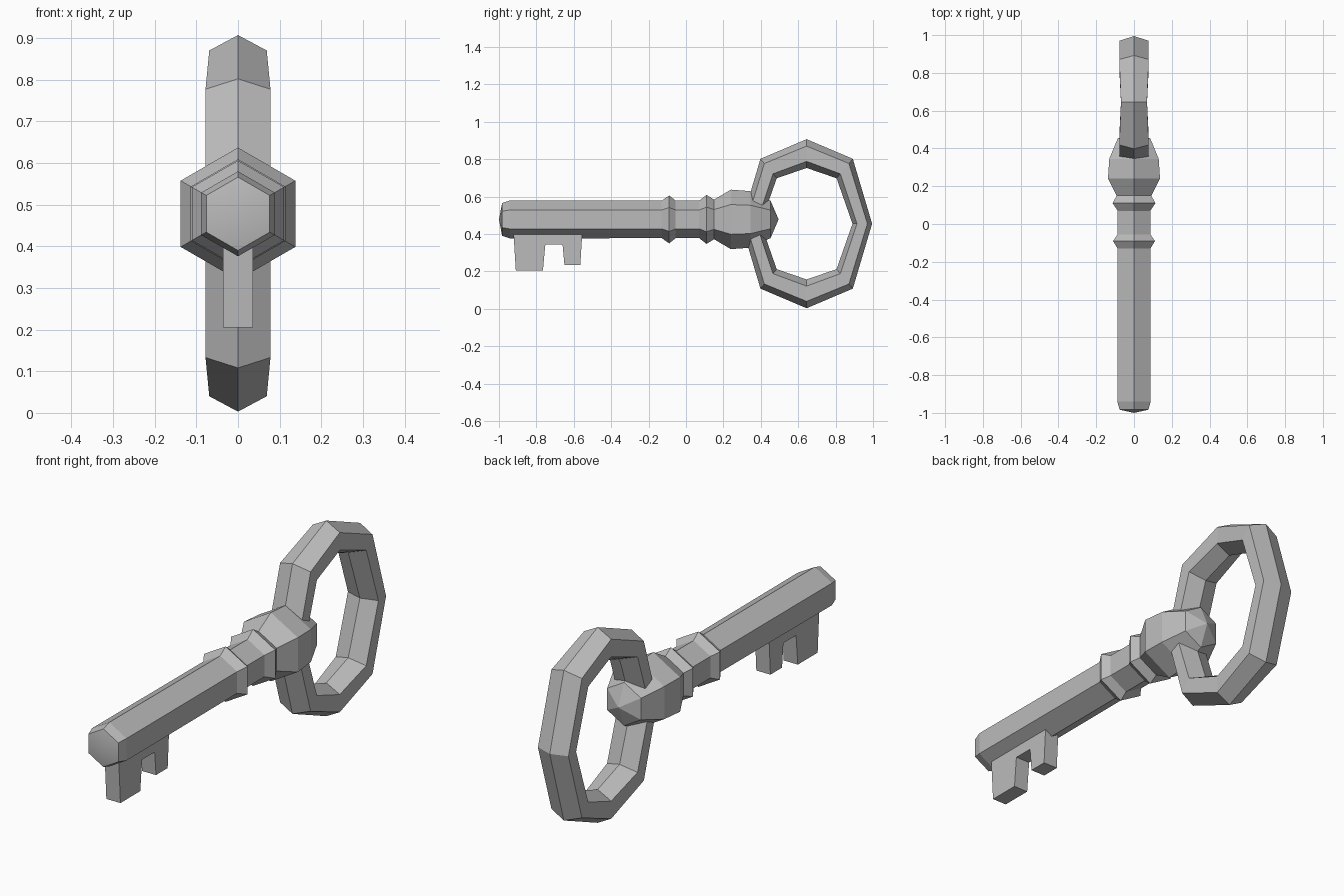
import bpy, bmesh, math
from mathutils import Vector

cube = bpy.data.objects.get("Cube")
if cube:
    bpy.data.objects.remove(cube, do_unlink=True)

metal = bpy.data.materials.new("grey metal")
metal.use_nodes = True
GREY = (0.5, 0.5, 0.5, 1)
metal.diffuse_color = GREY
metal.node_tree.nodes["Principled BSDF"].inputs["Base Color"].default_value = GREY

AXIS_Z = 0.478


def finish(name, bm, smooth_angle=None):
    bmesh.ops.recalc_face_normals(bm, faces=bm.faces)
    mesh = bpy.data.meshes.new(name)
    bm.to_mesh(mesh)
    bm.free()
    mesh.materials.append(metal)
    obj = bpy.data.objects.new(name, mesh)
    bpy.context.collection.objects.link(obj)
    if smooth_angle:
        bpy.ops.object.select_all(action='DESELECT')
        obj.select_set(True)
        bpy.context.view_layer.objects.active = obj
        bpy.ops.object.shade_smooth_by_angle(angle=math.radians(smooth_angle))
    return obj


def bridge(bm, a, b):
    for i in range(len(a)):
        j = (i + 1) % len(a)
        bm.faces.new((a[i], a[j], b[j], b[i]))


def hex_lathe(name, profile, smooth_angle=None):
    """Six-sided turned part along y, pointed at both ends; profile is (y, radius)."""
    bm = bmesh.new()
    loops = []
    for y, r in profile[1:-1]:
        loops.append([bm.verts.new((r * math.sin(k * math.pi / 3), y,
                                    AXIS_Z + r * math.cos(k * math.pi / 3)))
                      for k in range(6)])
    for a, b in zip(loops, loops[1:]):
        bridge(bm, a, b)
    for (y, _), loop in ((profile[0], loops[0]), (profile[-1], loops[-1])):
        tip = bm.verts.new((0, y, AXIS_Z))
        for i in range(6):
            bm.faces.new((loop[i], loop[(i + 1) % 6], tip))
    return finish(name, bm, smooth_angle)


# Shaft with domed tip, two raised rings and the faceted collar
hex_lathe("shaft_and_collar", [
    (-1.0, 0), (-0.983, 0.088), (-0.94, 0.102), (-0.13, 0.1),
    (-0.09, 0.128), (-0.055, 0.1), (0.07, 0.1), (0.11, 0.131),
    (0.15, 0.106), (0.24, 0.159), (0.345, 0.151), (0.452, 0.1), (0.495, 0)], 15)

# Bow: eight-sided loop with a six-sided section, ridged outside and inside
OUTER = [(0.35, 0), (0.247, 0.347), (0, 0.452)]
INNER = [(0.245, 0), (0.16, 0.243), (0, 0.298)]
HALF_WIDTH = [0.078, 0.078, 0.069]
SECTION = [(0, 0), (0.24, 1), (0.77, 1), (1, 0), (0.77, -1), (0.24, -1)]
bow_centre = Vector((0, 0.645, 0.455))
bm = bmesh.new()
loops = []
for k in range(8):
    i = (0, 1, 2, 1)[k % 4]
    sy = 1 if k < 2 or k > 6 else -1
    sz = 1 if k < 4 else -1
    out = Vector((0, sy * OUTER[i][0], sz * OUTER[i][1]))
    inn = Vector((0, sy * INNER[i][0], sz * INNER[i][1]))
    loops.append([bm.verts.new(bow_centre + out.lerp(inn, t) + Vector((w * HALF_WIDTH[i], 0, 0)))
                  for t, w in SECTION])
for k in range(8):
    bridge(bm, loops[k], loops[(k + 1) % 8])
finish("bow", bm)

# Bit: two-toothed plate under the shaft
outline = [(-0.925, 0.45), (-0.91, 0.205), (-0.765, 0.205), (-0.752, 0.345),
           (-0.66, 0.345), (-0.65, 0.235), (-0.565, 0.235), (-0.552, 0.45)]
bm = bmesh.new()
sides = [[bm.verts.new((x, y, z)) for y, z in outline] for x in (-0.036, 0.036)]
bridge(bm, *sides)
for side in sides:
    bm.faces.new(side)
finish("bit", bm)
